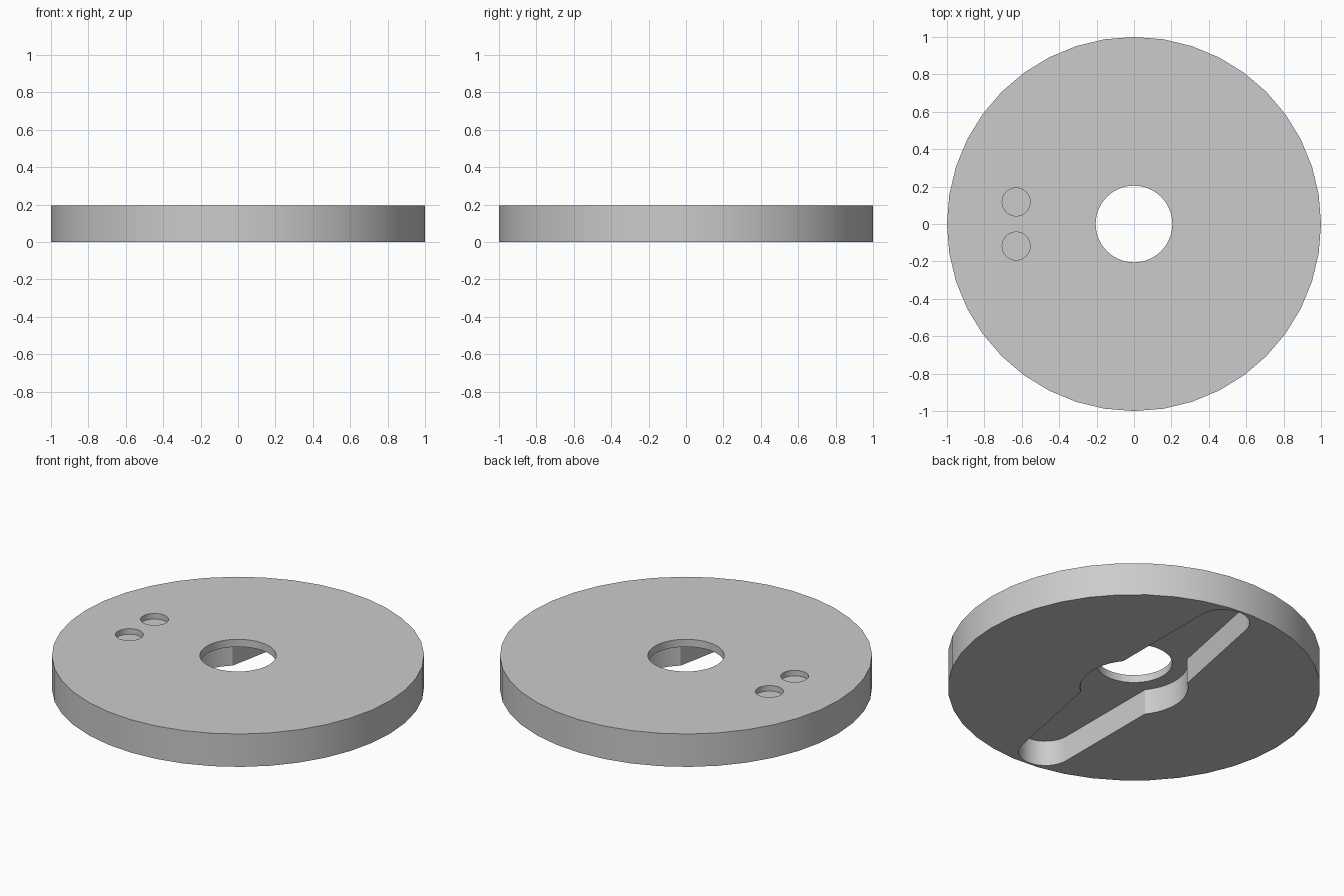
import bpy
import bmesh
from math import atan2, cos, pi, radians, sin

cube = bpy.data.objects.get("Cube")
if cube:
    bpy.data.objects.remove(cube, do_unlink=True)

HEIGHT = 0.195
SLOT_DEPTH = 0.15
HOLE_DEPTH = 0.033

grey = bpy.data.materials.new("plain grey")
grey.use_nodes = True
colour = (0.6, 0.6, 0.6, 1)
grey.diffuse_color = colour
grey.node_tree.nodes["Principled BSDF"].inputs["Base Color"].default_value = colour


def arc(cx, cy, radius, start, end, steps):
    """Points along an arc, both ends included."""
    angles = [start + (end - start) * i / steps for i in range(steps + 1)]
    return [(cx + radius * cos(a), cy + radius * sin(a)) for a in angles]


def prism(name, outline, bottom, top):
    """Extrude a closed outline between two heights."""
    bm = bmesh.new()
    face = bm.faces.new([bm.verts.new((x, y, bottom)) for x, y in outline])
    side = bmesh.ops.extrude_face_region(bm, geom=[face])["geom"]
    verts = [v for v in side if isinstance(v, bmesh.types.BMVert)]
    bmesh.ops.translate(bm, verts=verts, vec=(0, 0, top - bottom))
    bmesh.ops.recalc_face_normals(bm, faces=bm.faces)
    mesh = bpy.data.meshes.new(name)
    bm.to_mesh(mesh)
    bm.free()
    mesh.materials.append(grey)
    obj = bpy.data.objects.new(name, mesh)
    bpy.context.collection.objects.link(obj)
    return obj


def circle(cx, cy, radius, sides):
    return arc(cx, cy, radius, 0, 2 * pi, sides)[:-1]


# Round plate
disc = prism("disc", circle(0, 0, 1, 40), 0, HEIGHT)

# Two-armed slot: round hub with tapered, round-ended arms, running front to back
HUB, TIP, REACH = 0.29, 0.145, 0.84
join = atan2(0.208, 0.2)
half = arc(REACH, 0, TIP, -radians(85), radians(85), 16)
half += arc(0, 0, HUB, join, pi - join, 12)
outline = half + [(-x, -y) for x, y in half]
slot = prism("slot_cutter", outline, -0.1, SLOT_DEPTH)
slot.rotation_euler.z = radians(84.5)

# Centre bore and two shallow round recesses
cutters = [slot, prism("bore_cutter", circle(0, 0, 0.205, 48), -0.2, 0.4)]
for side in (-1, 1):
    cutters.append(prism("recess_cutter", circle(-0.63, side * 0.118, 0.075, 32),
                         HEIGHT - HOLE_DEPTH, 0.3))

for cutter in cutters:
    cutter.hide_render = True
    cutter.hide_set(True)
    cut = disc.modifiers.new(cutter.name, "BOOLEAN")
    cut.operation = "DIFFERENCE"
    cut.solver = "EXACT"
    cut.object = cutter

# Bake the cuts, then drop the cutters
bpy.context.view_layer.update()
graph = bpy.context.evaluated_depsgraph_get()
baked = bpy.data.meshes.new_from_object(disc.evaluated_get(graph))
disc.modifiers.clear()
disc.data = baked
for cutter in cutters:
    bpy.data.objects.remove(cutter, do_unlink=True)

bpy.ops.object.select_all(action="DESELECT")
disc.select_set(True)
bpy.context.view_layer.objects.active = disc
bpy.ops.object.shade_smooth_by_angle(angle=radians(30))
